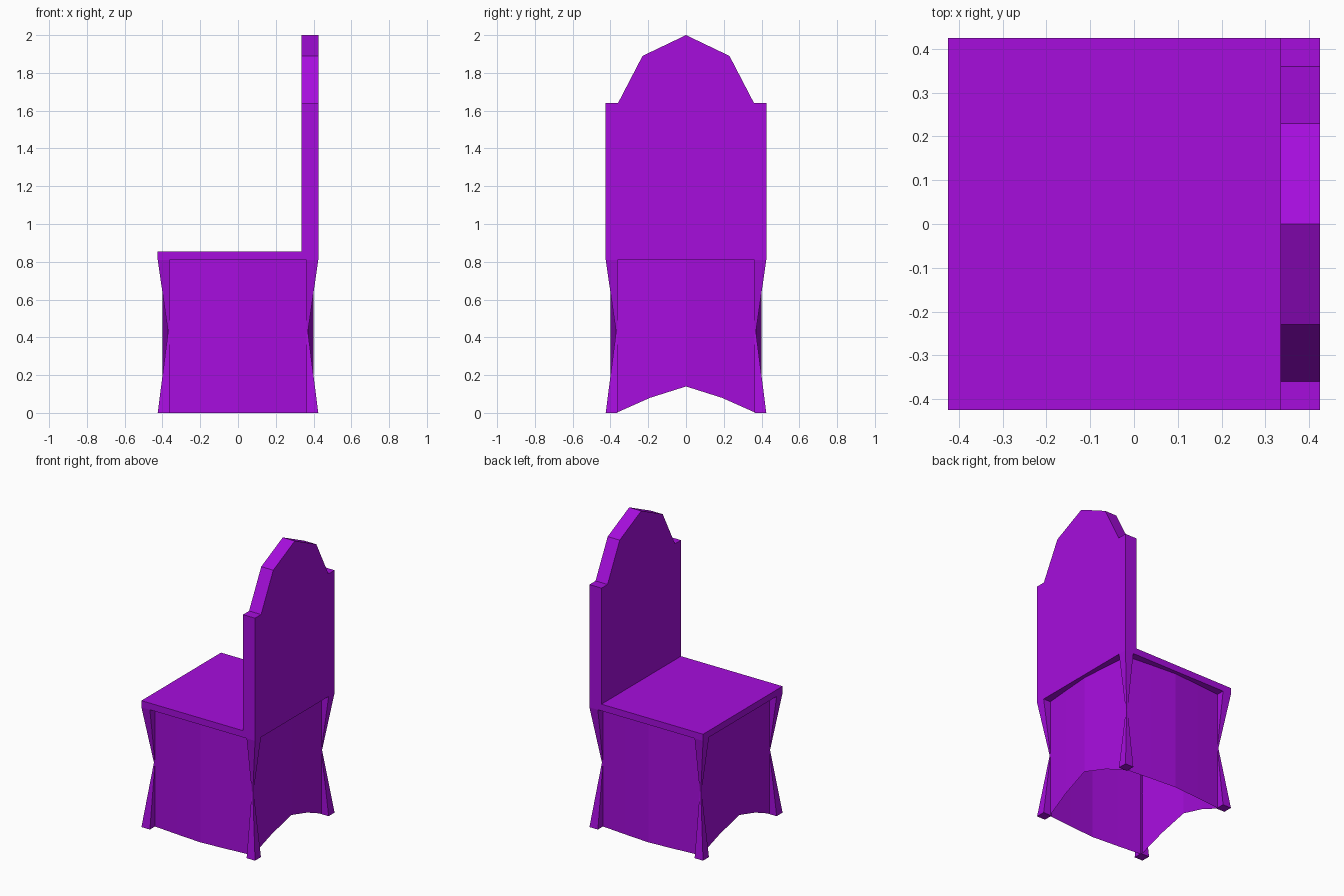
import bpy
from math import pi, cos, sin

if "Cube" in bpy.data.objects:
    bpy.data.objects.remove(bpy.data.objects["Cube"])

HALF = 0.425      # half width of the seat
PINCH = 0.37      # half width where the posts narrow
SEAT_LOW, SEAT_TOP = 0.81, 0.855

purple = bpy.data.materials.new("purple")
purple.diffuse_color = (0.38, 0.004, 0.72, 1)
purple.use_nodes = True
purple.node_tree.nodes["Principled BSDF"].inputs["Base Color"].default_value = purple.diffuse_color


def make(name, verts, faces):
    mesh = bpy.data.meshes.new(name)
    mesh.from_pydata(verts, [], faces)
    mesh.update()
    mesh.materials.append(purple)
    obj = bpy.data.objects.new(name, mesh)
    bpy.context.collection.objects.link(obj)
    return obj


def loft(name, rings):
    """Closed solid through equal-length rings, each counter-clockwise seen from the last ring."""
    n = len(rings[0])
    verts = [v for ring in rings for v in ring]
    faces = [tuple(reversed(range(n))), tuple(range(len(verts) - n, len(verts)))]
    for r in range(len(rings) - 1):
        for i in range(n):
            j = (i + 1) % n
            faces.append((r * n + i, r * n + j, (r + 1) * n + j, (r + 1) * n + i))
    return make(name, verts, faces)


def turn(v, k):
    a = k * pi / 2
    return (v[0] * cos(a) - v[1] * sin(a), v[0] * sin(a) + v[1] * cos(a), v[2])


# Seat slab
square = [(-HALF, -HALF), (0.335, -HALF), (0.335, HALF), (-HALF, HALF)]
loft("seat", [[(x, y, z) for x, y in square] for z in (SEAT_LOW, SEAT_TOP)])

# Backrest with faceted arched crest
right = [(HALF, SEAT_LOW), (HALF, 1.64), (0.36, 1.64), (0.23, 1.89)]
outline = right + [(0, 2.0)] + [(-y, z) for y, z in reversed(right)]
loft("backrest", [[(x, y, z) for y, z in outline] for x in (0.335, HALF)])

# Underside of the backrest corner is covered by the posts and panels below
for k in range(4):
    # Corner post, pinched at mid height
    rings = []
    for z, o in ((0, HALF), (0.43, PINCH), (SEAT_LOW, HALF)):
        i = 0.362
        rings.append([turn((x, y, z), k) for x, y in ((i, i), (o, i), (o, o), (i, o))])
    loft("corner_post", rings)

    # Skirt panel, bowed out at its middle; front and back ones have arched hems by axis
    cols = ((-PINCH, PINCH, 0), (-0.19, 0.386, 0.08), (0, 0.40, 0.14),
            (0.19, 0.386, 0.08), (PINCH, PINCH, 0))
    verts = []
    for y, x, hem in cols:
        verts += [turn((x, y, hem if k % 2 == 0 else 0), k), turn((x, y, SEAT_LOW), k)]
    faces = [(2 * i, 2 * i + 2, 2 * i + 3, 2 * i + 1) for i in range(len(cols) - 1)]
    make("arched_skirt" if k % 2 == 0 else "straight_skirt", verts, faces)
